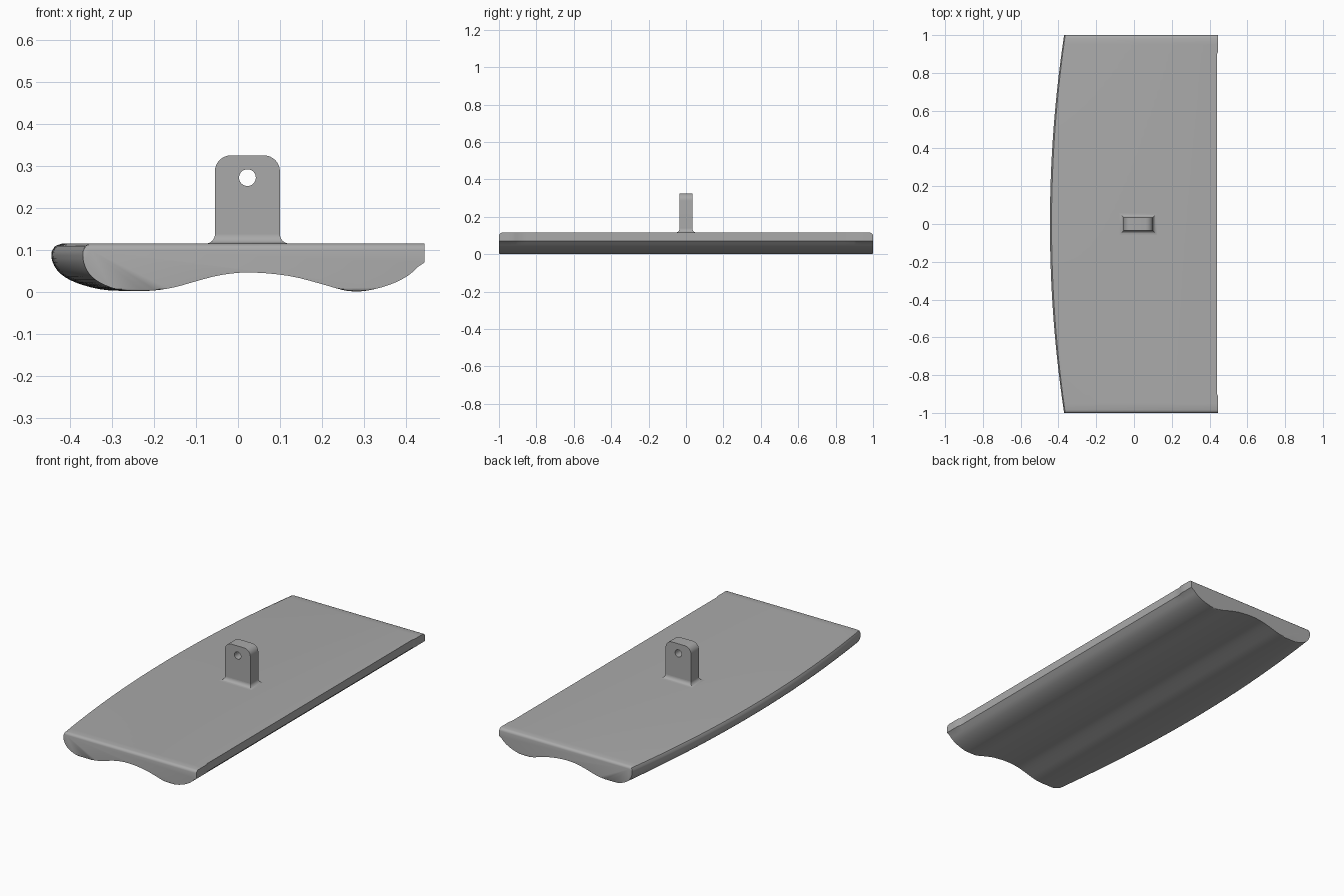
import bpy, bmesh, math
from mathutils import Vector

cube = bpy.data.objects.get("Cube")
if cube:
    bpy.data.objects.remove(cube, do_unlink=True)

GREY = (0.4, 0.4, 0.4, 1)
grey = bpy.data.materials.new("plain_grey")
grey.use_nodes = True
grey.diffuse_color = GREY
grey.node_tree.nodes["Principled BSDF"].inputs["Base Color"].default_value = GREY

TOP = 0.115


def loft(name, rings):
    """Skin closed rings of equal length and cap both ends."""
    bm = bmesh.new()
    rows = [[bm.verts.new(p) for p in ring] for ring in rings]
    n = len(rows[0])
    for a, b in zip(rows, rows[1:]):
        for i in range(n):
            j = (i + 1) % n
            bm.faces.new((a[i], a[j], b[j], b[i]))
    bm.faces.new(rows[0])
    bm.faces.new(rows[-1])
    bmesh.ops.recalc_face_normals(bm, faces=bm.faces)
    mesh = bpy.data.meshes.new(name)
    bm.to_mesh(mesh)
    bm.free()
    mesh.materials.append(grey)
    ob = bpy.data.objects.new(name, mesh)
    bpy.context.collection.objects.link(ob)
    return ob


def smooth(ob, angle):
    bpy.ops.object.select_all(action='DESELECT')
    ob.select_set(True)
    bpy.context.view_layer.objects.active = ob
    bpy.ops.object.shade_smooth_by_angle(angle=math.radians(angle))


def spline(points, steps):
    """Catmull-Rom curve through the points."""
    pts = [Vector(p) for p in points]
    pts = [2 * pts[0] - pts[1]] + pts + [2 * pts[-1] - pts[-2]]
    out = []
    for a, b, c, d in zip(pts, pts[1:], pts[2:], pts[3:]):
        for s in range(steps):
            t = s / steps
            out.append(0.5 * (2 * b + (c - a) * t + (2 * a - 5 * b + 4 * c - d) * t * t
                              + (3 * b - a - 3 * c + d) * t ** 3))
    return out + [pts[-2]]


# Board: wavy underside, bowed left edge, softened top rim at both ends
underside = spline([(-0.37, 0.095), (-0.368, 0.07), (-0.355, 0.043), (-0.33, 0.022),
                    (-0.29, 0.006), (-0.25, 0.002), (-0.2, 0.003), (-0.15, 0.011),
                    (-0.1, 0.025), (-0.04, 0.040), (0.03, 0.046), (0.12, 0.038),
                    (0.19, 0.021), (0.25, 0.004), (0.28, 0.001), (0.31, 0.003),
                    (0.36, 0.016), (0.405, 0.038), (0.44, 0.07)], 3)
rim = [Vector((0.44, TOP)), Vector((-0.352, TOP)), Vector((-0.364, 0.109))]


def section(y, top, bottom):
    left = -0.445 + 0.075 * y * y
    right = 0.445 if abs(y) > 0.905 else 0.44
    ring = []
    for x, z in underside + rim:
        if x < -0.2:
            x = -0.2 + (x + 0.2) * (left + 0.2) / -0.17
        elif x > 0.439:
            x = right
        ring.append((x, y, min(max(z, bottom), top)))
    return ring


stations = [(i / 20, TOP, 0) for i in range(19)]
stations += [(0.91, TOP, 0), (0.95, TOP, 0), (0.985, TOP, 0),
             (0.993, 0.112, 0.001), (0.998, 0.107, 0.003), (1.0, 0.1, 0.006)]
stations = [(-y, t, b) for y, t, b in reversed(stations[1:])] + stations
board = loft("board", [section(*s) for s in stations])
smooth(board, 35)

# Lug: upright tab with rounded top corners
CX, HALF_W, HALF_T, LUG_TOP, R = 0.0225, 0.0775, 0.035, 0.325, 0.038
outline = [(CX - HALF_W, TOP - 0.01), (CX + HALF_W, TOP - 0.01)]
for side, start in ((1, 0), (-1, 90)):
    for i in range(9):
        a = math.radians(start + i * 90 / 8)
        outline.append((CX + side * (HALF_W - R) + R * math.cos(a),
                        LUG_TOP - R + R * math.sin(a)))
lug = loft("lug", [[(x, y, z) for x, z in outline] for y in (-HALF_T, HALF_T)])

# Pin hole through the lug
circle = [(CX + 0.02 * math.cos(a), 0.272 + 0.02 * math.sin(a))
          for a in (math.tau * i / 32 for i in range(32))]
cutter = loft("hole_cutter", [[(x, y, z) for x, z in circle] for y in (-0.1, 0.1)])
cutter.hide_render = True
cut = lug.modifiers.new("pin_hole", 'BOOLEAN')
cut.operation = 'DIFFERENCE'
cut.solver = 'EXACT'
cut.object = cutter
bpy.context.view_layer.objects.active = lug
bpy.ops.object.modifier_apply(modifier=cut.name)
bpy.data.objects.remove(cutter, do_unlink=True)
smooth(lug, 30)

# Concave fillet where the lug meets the board
F = 0.022
rings = []
for i in range(9):
    a = math.radians(i * 90 / 8)
    grow, z = F * (1 - math.sin(a)), TOP + F * (1 - math.cos(a))
    w, t = HALF_W + grow, HALF_T + grow
    rings.append([(CX + sx * w, sy * t, z)
                  for sx, sy in ((-1, -1), (1, -1), (1, 1), (-1, 1))])
fillet = loft("lug_fillet", rings)
smooth(fillet, 30)
